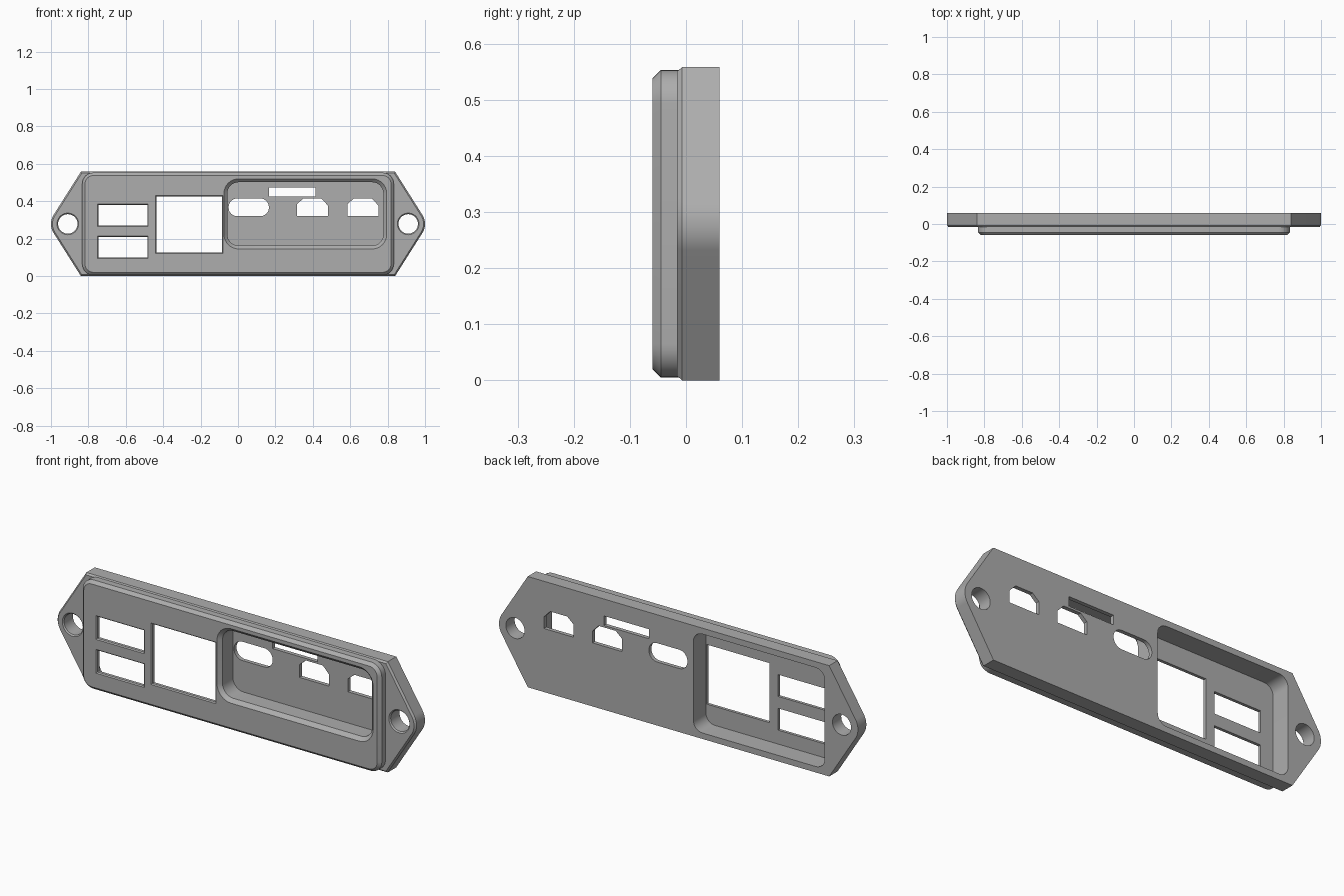
import bpy
import bmesh
from math import radians, sin, cos

cube = bpy.data.objects.get("Cube")
if cube:
    bpy.data.objects.remove(cube, do_unlink=True)

grey = bpy.data.materials.new("grey_plastic")
grey.use_nodes = True
GREY = (0.42, 0.42, 0.42, 1)
grey.diffuse_color = GREY
grey.node_tree.nodes["Principled BSDF"].inputs["Base Color"].default_value = GREY

H = 0.558                      # plate height
FRONT, BACK = -0.06, 0.06      # overall depth


def arc(cx, cz, r, start, end, steps):
    """Points on an arc in the xz plane, angles in degrees."""
    return [(cx + r * cos(radians(start + (end - start) * i / steps)),
             cz + r * sin(radians(start + (end - start) * i / steps)))
            for i in range(steps + 1)]


def rounded(x0, x1, z0, z1, r, grow=0.0):
    """Rounded rectangle, optionally grown outward."""
    x0, x1, z0, z1, r = x0 - grow, x1 + grow, z0 - grow, z1 + grow, r + grow
    pts = []
    for cx, cz, a in ((x1 - r, z1 - r, 0), (x0 + r, z1 - r, 90),
                      (x0 + r, z0 + r, 180), (x1 - r, z0 + r, 270)):
        pts += arc(cx, cz, r, a, a + 90, 8)
    return pts


def box(x0, x1, z0, z1, grow=0.0):
    return [(x1 + grow, z0 - grow), (x1 + grow, z1 + grow),
            (x0 - grow, z1 + grow), (x0 - grow, z0 - grow)]


def plate(d):
    """Long plate with tapered, round-tipped ears, inset by d."""
    x = 0.84 - 0.555 * d
    right = arc(0.91, H / 2, 0.09 - d, -32, 32, 16)
    left = arc(-0.91, H / 2, 0.09 - d, 148, 212, 16)
    return [(x, d)] + right + [(x, H - d), (-x, H - d)] + left + [(-x, d)]


def loft(name, rings):
    """Solid through a stack of (y, outline) rings."""
    bm = bmesh.new()
    loops = [[bm.verts.new((x, y, z)) for x, z in pts] for y, pts in rings]
    n = len(loops[0])
    for a, b in zip(loops, loops[1:]):
        for i in range(n):
            j = (i + 1) % n
            bm.faces.new((a[i], a[j], b[j], b[i]))
    bm.faces.new(loops[0])
    bm.faces.new(loops[-1])
    bmesh.ops.recalc_face_normals(bm, faces=bm.faces)
    mesh = bpy.data.meshes.new(name)
    bm.to_mesh(mesh)
    bm.free()
    mesh.materials.append(grey)
    ob = bpy.data.objects.new(name, mesh)
    bpy.context.collection.objects.link(ob)
    return ob


def combine(target, other, operation):
    mod = target.modifiers.new(operation, 'BOOLEAN')
    mod.operation = operation
    mod.solver = 'EXACT'
    mod.object = other
    bpy.context.view_layer.objects.active = target
    bpy.ops.object.modifier_apply(modifier=mod.name)
    bpy.data.objects.remove(other, do_unlink=True)


def cut(rings):
    combine(panel, loft("cutter", rings), 'DIFFERENCE')


# Mounting plate with a chamfered front edge
panel = loft("port_panel", [(-0.016, plate(0.008)), (-0.007, plate(0)), (BACK, plate(0))])

# Raised front face with a chamfered rim
face = (-0.833, 0.833, 0.005, H - 0.005, 0.06)
raised = loft("raised_face", [(FRONT, rounded(*face, -0.015)),
                              (-0.045, rounded(*face)), (0.02, rounded(*face))])
combine(panel, raised, 'UNION')

# Recess in the back, behind the large ports
recess = rounded(-0.815, -0.083, 0.03, H - 0.03, 0.05)
cut([(-0.04, recess), (0.1, recess)])

# Pocket in the front, around the small ports
pocket = (-0.057, 0.777, 0.163, 0.502, 0.06)
cut([(-0.08, rounded(*pocket, 0.038)), (-0.042, rounded(*pocket)),
     (0.04, rounded(*pocket))])

# Large rectangular ports with a fine bevel
for port in ((-0.745, -0.485, 0.27, 0.38), (-0.745, -0.485, 0.1, 0.21),
             (-0.437, -0.086, 0.125, 0.425)):
    cut([(-0.07, box(*port, 0.015)), (-0.055, box(*port)), (-0.02, box(*port))])

# Card slot
slot = box(0.165, 0.415, 0.425, 0.473)
cut([(0.02, slot), (0.1, slot)])

# Rounded port
oval = rounded(-0.05, 0.165, 0.32, 0.415, 0.046)
cut([(0.02, oval), (0.1, oval)])

# Two clipped ports
for x in (0.315, 0.585):
    clipped = [(x, 0.32), (x + 0.165, 0.32), (x + 0.165, 0.378), (x + 0.13, 0.415),
               (x + 0.035, 0.415), (x, 0.385)]
    cut([(0.02, clipped), (0.1, clipped)])

# Screw holes in the ears
for x in (-0.91, 0.91):
    hole = [arc(x, H / 2, r, 0, 360, 40)[:-1] for r in (0.064, 0.052)]
    cut([(-0.022, hole[0]), (-0.01, hole[1]), (0.1, hole[1])])

bpy.ops.object.select_all(action='DESELECT')
panel.select_set(True)
bpy.context.view_layer.objects.active = panel
bpy.ops.object.shade_smooth_by_angle(angle=radians(25))
